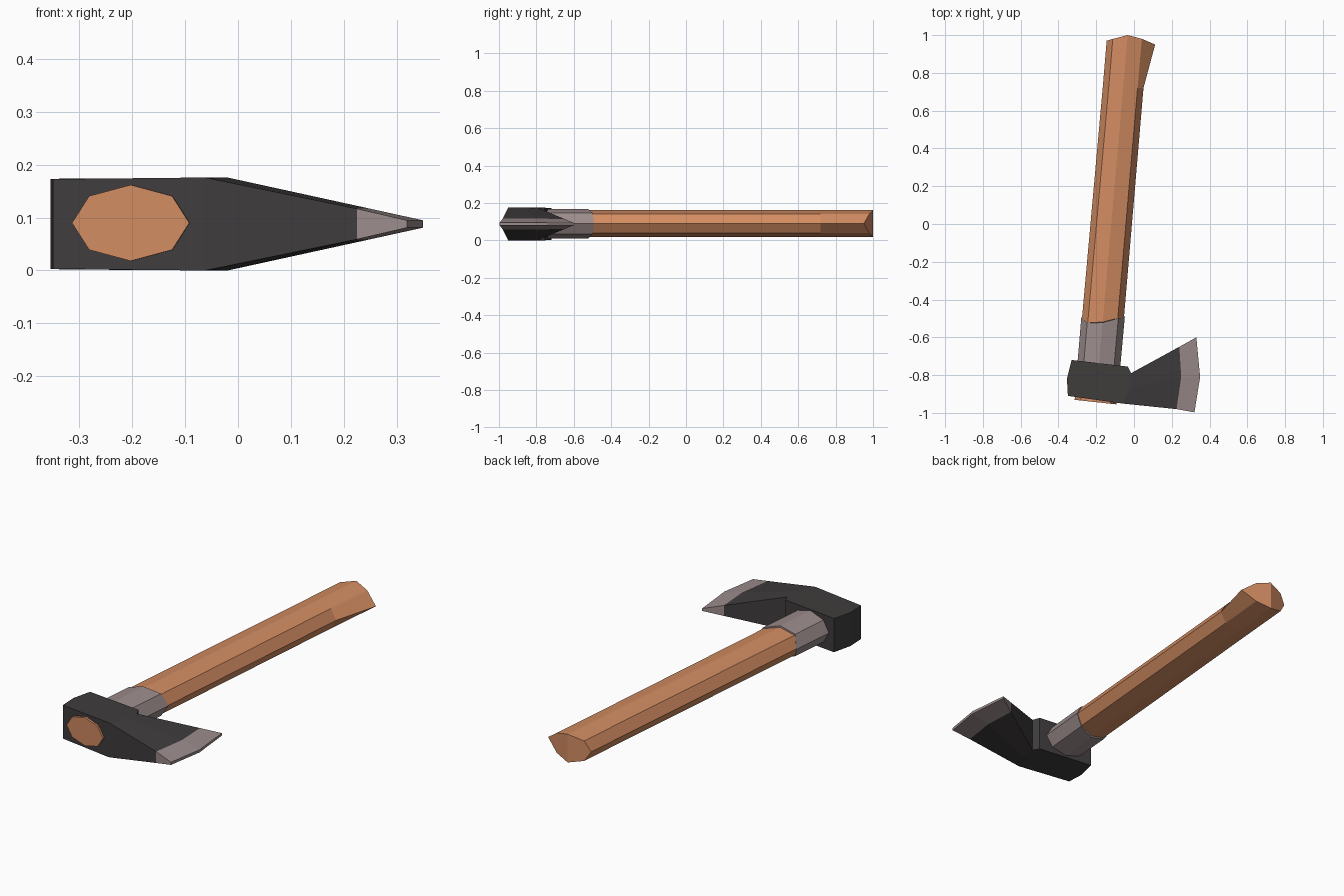
import bpy
from math import cos, sin, pi

if "Cube" in bpy.data.objects:
    bpy.data.objects.remove(bpy.data.objects["Cube"])

MID = 0.088  # height of the centre plane


def material(name, rgb):
    m = bpy.data.materials.new(name)
    m.diffuse_color = (*rgb, 1)
    m.use_nodes = True
    m.node_tree.nodes["Principled BSDF"].inputs["Base Color"].default_value = m.diffuse_color
    return m


wood = material("wood", (0.64, 0.26, 0.12))
iron = material("dark_iron", (0.05, 0.045, 0.046))
steel = material("steel", (0.33, 0.26, 0.26))


def loft(name, rings, mat, caps):
    """Skin a list of equal-length rings; caps are extra faces as global indices."""
    n = len(rings[0])
    verts = [p for r in rings for p in r]
    faces = [(i * n + k, i * n + (k + 1) % n, (i + 1) * n + (k + 1) % n, (i + 1) * n + k)
             for i in range(len(rings) - 1) for k in range(n)]
    me = bpy.data.meshes.new(name)
    me.from_pydata(verts, [], faces + caps)
    me.materials.append(mat)
    ob = bpy.data.objects.new(name, me)
    bpy.context.collection.objects.link(ob)
    bpy.context.view_layer.objects.active = ob
    bpy.ops.object.mode_set(mode='EDIT')
    bpy.ops.mesh.select_all(action='SELECT')
    bpy.ops.mesh.normals_make_consistent(inside=False)
    bpy.ops.object.mode_set(mode='OBJECT')
    return ob


def octagon(ys, rx, rz):
    """Eight-sided ring on the tilted handle axis, with its own y per vertex."""
    ring = []
    for k, y in enumerate(ys):
        a = k * pi / 4
        cx = -0.203 + 0.0875 * (y + 0.94)
        ring.append((cx + rx * cos(a), y, MID + 0.002 + rz * sin(a)))
    return ring


def slant(y, d):
    return [y - d * cos(k * pi / 4) for k in range(8)]


# Wooden handle with a flared heel on the blade side
end = octagon([0.95, 0.98, 1.0, 0.98, 0.97, 0.98, 1.0, 0.98], 0.109, 0.072)
end[0] = (0.112, 0.95, MID + 0.002)
loft("handle",
     [octagon(slant(-0.943, 0.012), 0.112, 0.072), octagon([0.72] * 8, 0.108, 0.072), end],
     wood, [tuple(range(8)), (16, 17, 18, 22, 23), (18, 19, 20, 21, 22)])

# Metal collar with a scooped rim
rim = [-0.49, -0.5, -0.522, -0.525, -0.49, -0.525, -0.522, -0.5]
collar_low = octagon(slant(-0.78, 0.01), 0.114, 0.079)
loft("collar", [collar_low, octagon(rim, 0.115, 0.079)], steel,
     [tuple(range(8)), tuple(range(8, 16))])


def section(*pts):
    """Head section from (x, y, half thickness) points, mirrored about the centre plane."""
    return ([(x, y, MID + h) for x, y, h in pts] +
            [(x, y, MID - h) for x, y, h in reversed(pts)])


# Axe head: poll, eye, notch, then the taper to the steel edge
joint = section((0.225, -0.98, 0.029), (0.25, -0.81, 0.029), (0.24, -0.65, 0.027))
loft("axe_head", [
    section((-0.35, -0.91, 0.085), (-0.355, -0.82, 0.085), (-0.33, -0.72, 0.086)),
    section((-0.065, -0.95, 0.088), (-0.04, -0.86, 0.088), (-0.032, -0.755, 0.087)),
    section((-0.055, -0.951, 0.0865), (-0.02, -0.865, 0.088), (-0.016, -0.79, 0.085)),
    joint], iron, [(0, 1, 4, 5), (1, 2, 3, 4)])

# Sharpened steel edge
loft("blade_edge", [
    joint,
    section((0.32, -0.997, 0.007), (0.35, -0.81, 0.007), (0.33, -0.6, 0.006))],
    steel, [(6, 7, 10, 11), (7, 8, 9, 10)])
